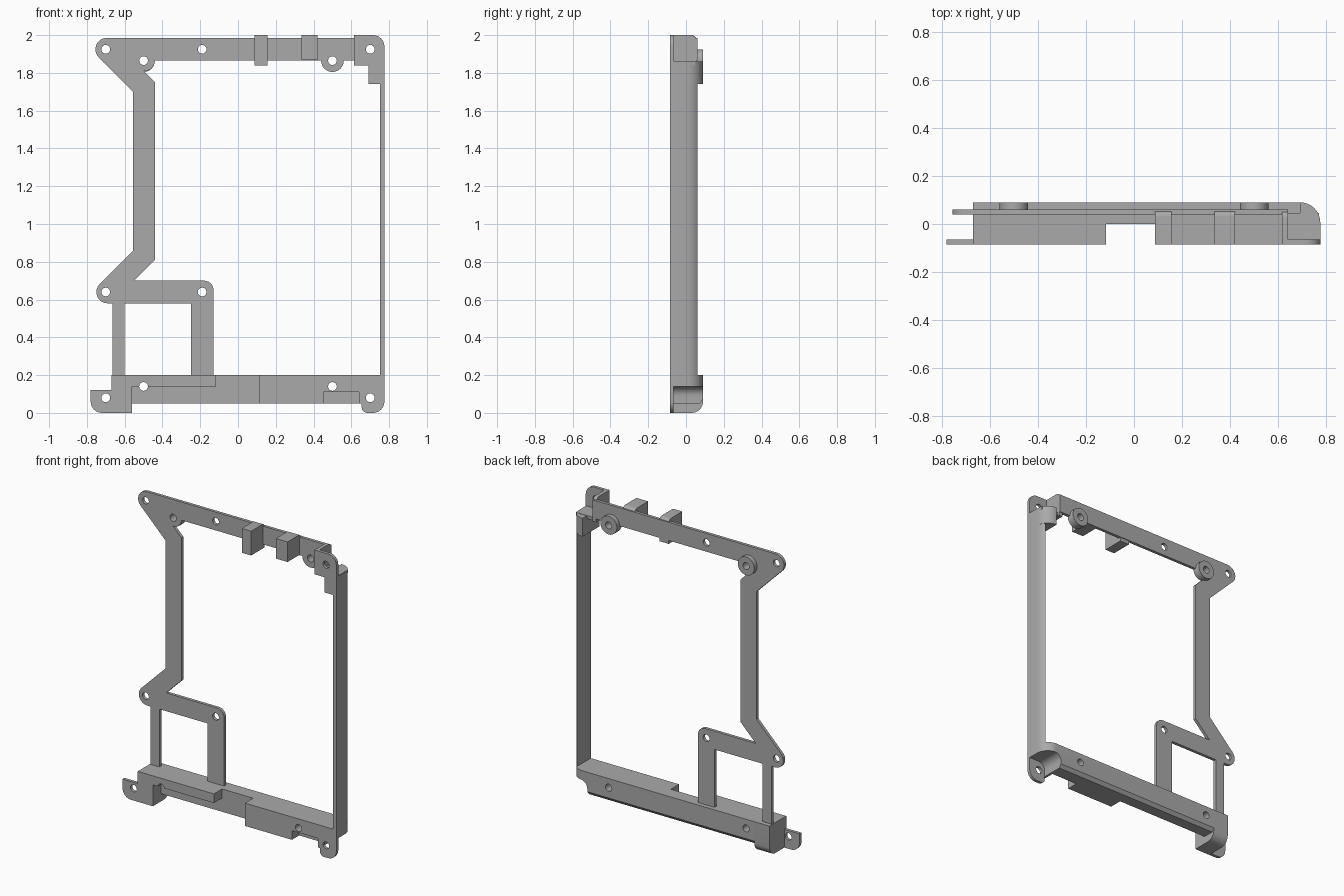
import bpy, bmesh, math
from mathutils import Vector

if "Cube" in bpy.data.objects:
    bpy.data.objects.remove(bpy.data.objects["Cube"], do_unlink=True)

grey = bpy.data.materials.new("plain_grey")
grey.use_nodes = True
colour = (0.4, 0.4, 0.4, 1)
grey.diffuse_color = colour
grey.node_tree.nodes["Principled BSDF"].inputs["Base Color"].default_value = colour

FRONT, SKIN, BACK = -0.085, -0.065, 0.09
HOLE = 0.023


def rounded(corners, steps=8):
    """Turn (u, v, radius) corners into a filleted outline."""
    out = []

    def add(p):
        if not out or (p - out[-1]).length > 1e-4:
            out.append(p)

    n = len(corners)
    for i, c in enumerate(corners):
        p = Vector(c[:2])
        r = c[2] if len(c) > 2 else 0
        if not r:
            add(p)
            continue
        a = (Vector(corners[i - 1][:2]) - p).normalized()
        b = (Vector(corners[(i + 1) % n][:2]) - p).normalized()
        half = a.angle(b) / 2
        centre = p + (a + b).normalized() * (r / math.sin(half))
        s = p + a * (r / math.tan(half)) - centre
        e = p + b * (r / math.tan(half)) - centre
        sweep = math.pi - 2 * half
        for k in range(steps + 1):
            t = k / steps
            w0 = math.sin((1 - t) * sweep) / math.sin(sweep)
            w1 = math.sin(t * sweep) / math.sin(sweep)
            add(centre + s * w0 + e * w1)
    if (out[0] - out[-1]).length < 1e-4:
        out.pop()
    return out


def ring(u, v, r, n=28):
    return [Vector((u + r * math.cos(k * math.tau / n), v + r * math.sin(k * math.tau / n)))
            for k in range(n)]


def slab(name, axis, lo, hi, corners, holes=(), outline=None):
    """Extrude an outline with round holes along the given axis."""
    cu = bpy.data.curves.new(name, 'CURVE')
    cu.dimensions = '2D'
    cu.fill_mode = 'BOTH'
    cu.extrude = (hi - lo) / 2
    loops = [outline or rounded(corners)] + [ring(u, v, HOLE) for u, v in holes]
    for loop in loops:
        sp = cu.splines.new('POLY')
        sp.points.add(len(loop) - 1)
        for pt, p in zip(sp.points, loop):
            pt.co = (p.x, p.y, 0, 1)
        sp.use_cyclic_u = True
    tmp = bpy.data.objects.new(name + "_curve", cu)
    bpy.context.collection.objects.link(tmp)
    dg = bpy.context.evaluated_depsgraph_get()
    me = bpy.data.meshes.new_from_object(tmp.evaluated_get(dg))
    bpy.data.objects.remove(tmp, do_unlink=True)
    mid = (lo + hi) / 2
    for v in me.vertices:
        u, w, d = v.co
        v.co = {'x': (mid + d, u, w), 'y': (u, mid + d, w), 'z': (u, w, mid + d)}[axis]
    bm = bmesh.new()
    bm.from_mesh(me)
    bmesh.ops.remove_doubles(bm, verts=bm.verts, dist=1e-5)
    bmesh.ops.recalc_face_normals(bm, faces=bm.faces)
    bm.to_mesh(me)
    bm.free()
    me.materials.clear()
    me.materials.append(grey)
    ob = bpy.data.objects.new(name, me)
    bpy.context.collection.objects.link(ob)
    return ob


def rect(u0, u1, v0, v1):
    return [(u0, v0), (u1, v0), (u1, v1), (u0, v1)]


def cut(target, cutter):
    mod = target.modifiers.new("cut", 'BOOLEAN')
    mod.operation = 'DIFFERENCE'
    mod.solver = 'EXACT'
    mod.object = cutter
    bpy.context.view_layer.update()
    me = bpy.data.meshes.new_from_object(
        target.evaluated_get(bpy.context.evaluated_depsgraph_get()))
    target.modifiers.clear()
    target.data = me
    bpy.data.objects.remove(cutter, do_unlink=True)


# Thin back plate: top rail, side column and square bracket
slab("back_plate", 'y', 0.04, 0.06, [
    (-.84, 1.985, .06), (.64, 1.985), (.64, 1.865), (.56, 1.865),
    (.56, 1.805, .06), (.44, 1.805, .06), (.44, 1.865), (-.44, 1.865),
    (-.44, 1.81, .055), (-.5, 1.81), (-.44, 1.75), (-.44, .81), (-.55, .7),
    (-.13, .7, .05), (-.13, .19), (-.25, .19), (-.25, .58), (-.6, .58),
    (-.6, .19), (-.665, .19), (-.665, .58), (-.835, .58, .06),
    (-.555, .86), (-.555, 1.7)],
    [(-.7, 1.925), (-.19, 1.925), (-.7, .64), (-.19, .64), (-.5, 1.865), (.5, 1.865)])

# Screw bosses behind the top rail
for side, x in (("right", -.5), ("left", .5)):
    slab(side + "_boss", 'y', 0.06, BACK, None, [(x, 1.865)], ring(x, 1.865, .06))

# Clips on the top rail
for name, x0, x1, z in (("inner_clip", .087, .155, 1.84), ("outer_clip", .335, .42, 1.868)):
    slab(name, 'x', x0, x1, [(FRONT, z), (FRONT, 2), (.055, 2, .025), (.055, z)])

# Top corner: screw tab, side web, floor and rounded block
slab("top_tab", 'y', FRONT, SKIN, [
    (.615, 2), (.775, 2, .06), (.775, 1.74), (.69, 1.74), (.69, 1.84), (.615, 1.84)],
    [(.7, 1.925)])
slab("tab_web", 'x', .615, .64, [(FRONT, 1.84), (FRONT, 2), (.055, 2, .03), (.055, 1.84)])
slab("tab_floor", 'z', 1.842, 1.862, rect(.615, .77, FRONT, .045))
slab("corner_block", 'z', 1.74, 1.86, [
    (.69, FRONT), (.69, BACK), (.775, BACK, .084), (.775, FRONT)])

# Long side wall with rounded back edge
slab("side_wall", 'z', .14, 1.86, [
    (.752, FRONT), (.752, .06), (.765, .045), (.773, .02), (.775, 0), (.775, FRONT)])

# Bottom bar with notch, corner pocket, chamfer and screw holes
bar = slab("bottom_bar", 'z', .05, .2, [
    (-.67, 0), (-.67, BACK), (.775, BACK, .084), (.775, FRONT), (.11, FRONT), (.11, 0)])
shelf = slab("front_shelf", 'z', .14, .2, rect(-.67, -.116, FRONT, .01))
cut(bar, slab("notch", 'y', -.2, -.01, rect(.452, .64, 0, .11)))
cut(bar, slab("pocket", 'y', -.2, .2, [(.655, -.1), (.655, .14, .05), (.9, .14), (.9, -.1)]))
cut(bar, slab("chamfer", 'x', -1, 1, [(.065, .04), (.1, .04), (.1, .085)]))
for x in (-.5, .5):
    cut(bar, slab("bore", 'y', -.2, .2, None, (), ring(x, .14, HOLE)))
cut(shelf, slab("bore", 'y', -.2, .2, None, (), ring(-.5, .14, HOLE)))

# Feet and lower screw tabs
slab("right_foot", 'x', -.67, -.56, [(FRONT, 0), (FRONT, .2), (BACK, .2), (BACK, 0, .06)])
slab("right_tab", 'y', FRONT, SKIN, [
    (-.78, .12), (-.78, 0, .06), (-.66, 0), (-.66, .12)], [(-.7, .08)])
slab("left_tab", 'y', FRONT, SKIN, [
    (.655, .145), (.655, 0, .03), (.775, 0, .06), (.775, .145)], [(.7, .08)])

# Smooth the fillets, keep hard edges
bpy.ops.object.select_all(action='DESELECT')
for ob in bpy.context.collection.objects:
    if ob.type == 'MESH' and grey.name in ob.data.materials:
        ob.select_set(True)
        bpy.context.view_layer.objects.active = ob
bpy.ops.object.shade_smooth_by_angle(angle=math.radians(30))
